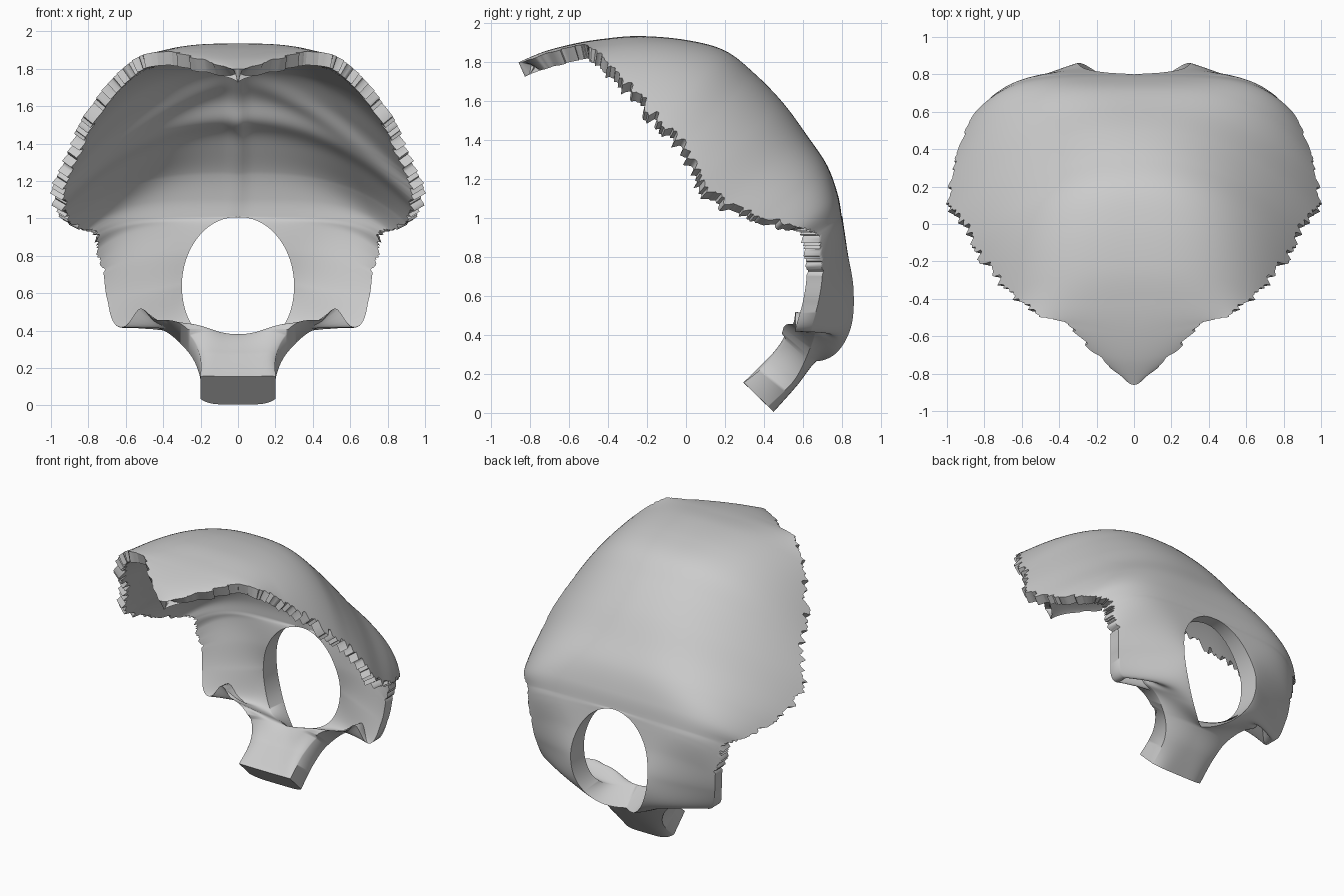
import bpy, bmesh, math, random
from mathutils import Vector

if "Cube" in bpy.data.objects:
    bpy.data.objects.remove(bpy.data.objects["Cube"])

random.seed(4)
SUB, COLS = 14, 36

# rows from front tip to lower end: outer edge x,y,z | midline (or hole rim) y,z | curve power
ROWS = [
    (.04, -.84, 1.80, -.86, 1.80, 2), (.20, -.70, 1.85, -.73, 1.855, 2),
    (.35, -.54, 1.89, -.58, 1.895, 2), (.52, -.48, 1.87, -.43, 1.92, 3),
    (.65, -.38, 1.77, -.24, 1.935, 3), (.76, -.26, 1.64, 0, 1.915, 2.8),
    (.845, -.12, 1.50, .20, 1.86, 2.5), (.91, -.01, 1.36, .355, 1.74, 2.3),
    (.98, .07, 1.21, .50, 1.59, 2.3), (.985, .21, 1.08, .625, 1.42, 2.6),
    (.94, .39, 1.01, .725, 1.27, 3.3), (.86, .58, .96, .78, 1.12, 4.5),
    (.77, .67, .92, .80, 1.01, 5), (.75, .69, .83, .81, .957, 4),
    (.72, .70, .71, .83, .82, 2), (.70, .68, .57, .86, .625, 1.2),
    (.64, .64, .42, .85, .43, 1.2), (.42, .66, .41, .78, .32, 1.3),
    (.27, .62, .29, .67, .265, 2), (.205, .55, .16, .57, .14, 3),
    (.20, .42, .035, .45, .005, 5),
]
THICK = [(0, .08), (6, .065), (10, .06), (12, .08), (15, .15), (18, .17), (19, .20), (20, .215)]


def row_at(t):
    """Smooth interpolation of the row table."""
    i = max(0, min(int(t), len(ROWS) - 2))
    f = t - i
    a, b, c, d = (ROWS[max(0, min(len(ROWS) - 1, i + k))] for k in (-1, 0, 1, 2))
    return [.5 * (2 * q + (r - p) * f + (2 * p - 5 * q + 4 * r - s) * f * f
                  + (3 * q - p - 3 * r + s) * f ** 3) for p, q, r, s in zip(a, b, c, d)]


def surface(t, s):
    """Outer surface of the right half; the rim of the large opening is an oval."""
    x1, y1, z1, y0, z0, p = row_at(t)
    x0 = rim = 0
    if 12 <= t <= 18:
        ang = math.pi * (t - 12) / 6
        x0, rim = .3 * math.sin(ang), .638 + .372 * math.cos(ang) - z0
    f = s ** p
    notch = .09 * math.exp(-((t - 16.55) / .22) ** 2) * s ** 3   # notch beside the side spike
    return Vector((x0 + (x1 - x0) * s, y0 + (y1 - y0) * f,
                   z0 + (z1 - z0) * f + rim * max(0, 1 - s) ** 4 + notch))


def smoothstep(a, b, t):
    k = max(0, min(1, (t - a) / (b - a)))
    return k * k * (3 - 2 * k)


def inward(t, u):
    """Direction from outer to inner surface."""
    tt, uu = max(.1, min(11.8, t)), max(.03, min(.96, u))
    du = surface(tt, uu + .02) - surface(tt, uu - .02)
    dt = surface(tt + .1, uu) - surface(tt - .1, uu)
    n = -du.cross(dt).normalized()
    n.x *= smoothstep(0, .12, u)
    n = n.lerp(Vector((0, -1, 0)), smoothstep(10.5, 13, t))
    return n.lerp(Vector((0, -.72, .7)), smoothstep(15.8, 18.3, t)).normalized()


def thickness(t, u, x):
    for (t0, a), (t1, b) in zip(THICK, THICK[1:]):
        if t <= t1:
            v = a + (b - a) * (t - t0) / (t1 - t0)
            break
    side = smoothstep(12, 13, t) * (1 - smoothstep(16.2, 17.8, t))
    v += (.08 - v) * side * u ** 1.2                    # thin toward the side process
    v += .035 * math.exp(-((t - 17.5) / .7) ** 2 - ((u - .6) / .3) ** 2)
    if t > 18:
        v *= 1 - .2 * u ** 6                            # rounded corners of the lower bar
    if 4 < t < 12:
        crest = math.exp(-(x / .04) ** 2) * math.sin(math.pi * (t - 4) / 8)
        sweep = math.exp(-((t - 8.0 - .5 * u * u) / .45) ** 2) * (1 - .5 * u)
        upper = math.exp(-((t - 6.7 - 1.5 * u) / .4) ** 2) * u * (1 - u) * 2
        v += .02 * crest + .04 * sweep + .04 * upper    # inner cross-shaped ridges
    return v


# outer and inner sheets of the right half
bm = bmesh.new()
outer, inner = [], []
n = (len(ROWS) - 1) * SUB + 1
jag = 0
for i in range(n):
    t = i / SUB
    span = (surface(t, 1) - surface(t, 0)).length
    amp = .034 * smoothstep(-.5, 1.5, t) * (1 - .5 * smoothstep(8, 10, t))
    jag = .4 * jag + .6 * random.uniform(-amp, amp) if t < 14 else 0
    ext = max(-.1, min(.1, jag / span))                 # toothed suture edge
    o, k = [], []
    for j in range(COLS + 1):
        u = j / COLS
        p = surface(t, u * (1 + ext * u ** 10))
        q = p + inward(t, u) * thickness(t, u, p.x)
        o.append(bm.verts.new(p))
        k.append(bm.verts.new(q))
    outer.append(o)
    inner.append(k)

# skin both sheets, then close the suture edge, the opening rim and both ends
for i in range(n - 1):
    a, b, c, d = outer[i], outer[i + 1], inner[i], inner[i + 1]
    for j in range(COLS):
        bm.faces.new((a[j], a[j + 1], b[j + 1], b[j]))
        bm.faces.new((c[j], d[j], d[j + 1], c[j + 1]))
    bm.faces.new((a[-1], c[-1], d[-1], b[-1]))
    if 12 * SUB <= i < 18 * SUB:
        bm.faces.new((a[0], b[0], d[0], c[0]))
for j in range(COLS):
    bm.faces.new((outer[0][j], inner[0][j], inner[0][j + 1], outer[0][j + 1]))
    bm.faces.new((outer[-1][j], outer[-1][j + 1], inner[-1][j + 1], inner[-1][j]))

mesh = bpy.data.meshes.new("skull_base_bone")
bm.to_mesh(mesh)
bm.free()
bone = bpy.data.objects.new("skull_base_bone", mesh)
bpy.context.collection.objects.link(bone)

# mirror the half across the midline
mir = bone.modifiers.new("mirror", 'MIRROR')
mir.merge_threshold = .0005
bpy.context.view_layer.objects.active = bone
bone.select_set(True)
bpy.ops.object.convert(target='MESH')
bpy.ops.object.shade_smooth_by_angle(angle=math.radians(60))
